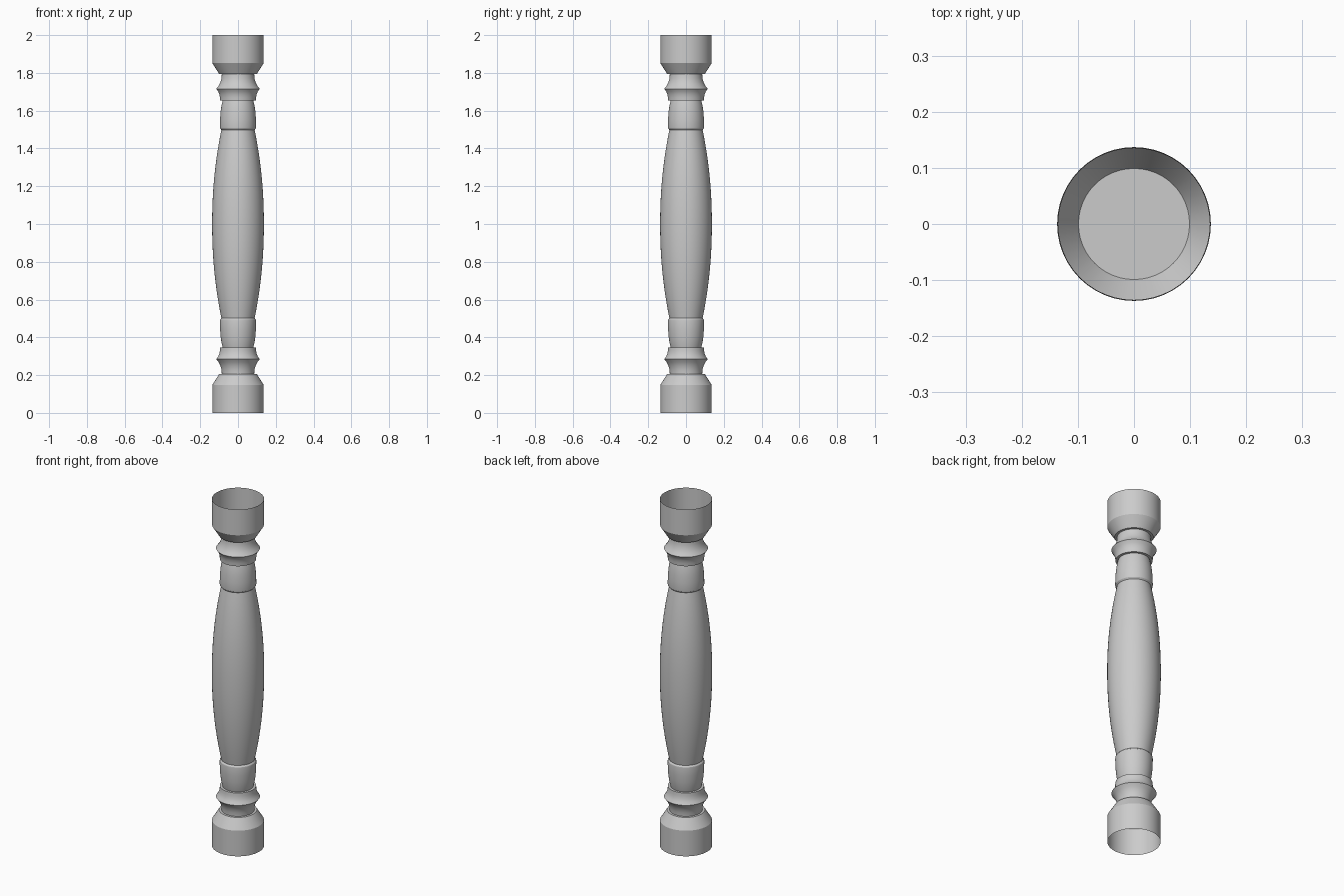
import bpy, bmesh, math

if "Cube" in bpy.data.objects:
    bpy.data.objects.remove(bpy.data.objects["Cube"])

SEG = 48


def lathe(name, profile, angle=30):
    """Revolve (radius, z) points round z; radius 0 closes the surface."""
    bm = bmesh.new()
    vs = [bm.verts.new((r, 0, z)) for r, z in profile]
    es = [bm.edges.new(p) for p in zip(vs, vs[1:])]
    bmesh.ops.spin(bm, geom=vs + es, cent=(0, 0, 0), axis=(0, 0, 1),
                   angle=2 * math.pi, steps=SEG)
    bmesh.ops.remove_doubles(bm, verts=bm.verts, dist=1e-5)
    bmesh.ops.recalc_face_normals(bm, faces=bm.faces)
    me = bpy.data.meshes.new(name)
    bm.to_mesh(me)
    bm.free()
    ob = bpy.data.objects.new(name, me)
    bpy.context.collection.objects.link(ob)
    bpy.ops.object.select_all(action='DESELECT')
    bpy.context.view_layer.objects.active = ob
    ob.select_set(True)
    bpy.ops.object.shade_smooth_by_angle(angle=math.radians(angle))
    return ob


# Profiles of the lower end; the upper end is the same upside down
ends = {
    # open cup with a sloping shoulder, closed by a flat floor
    "end_cup": [(0.136, 0), (0.136, 0.148), (0.099, 0.207), (0, 0.207)],
    # waisted neck flaring to a sharp rim, then sweeping in again
    "neck_ring": [(0.086, 0.207), (0.087, 0.228), (0.093, 0.25), (0.102, 0.268),
                  (0.115, 0.284), (0.105, 0.298), (0.099, 0.313), (0.096, 0.329),
                  (0.095, 0.346), (0.081, 0.346)],
    # collar under the shaft
    "collar": [(0.081, 0.346), (0.087, 0.37), (0.092, 0.405), (0.095, 0.445),
               (0.096, 0.487), (0.095, 0.494), (0.088, 0.502)],
}
for name, prof in ends.items():
    lathe("lower_" + name, prof)
    lathe("upper_" + name, [(r, 2 - z) for r, z in prof])

# Bulging shaft
N = 24
shaft = []
for i in range(N + 1):
    t = 2 * i / N - 1
    shaft.append((0.137 - 0.049 * abs(t) ** 2.1, 1 + 0.498 * t))
lathe("shaft", shaft)
